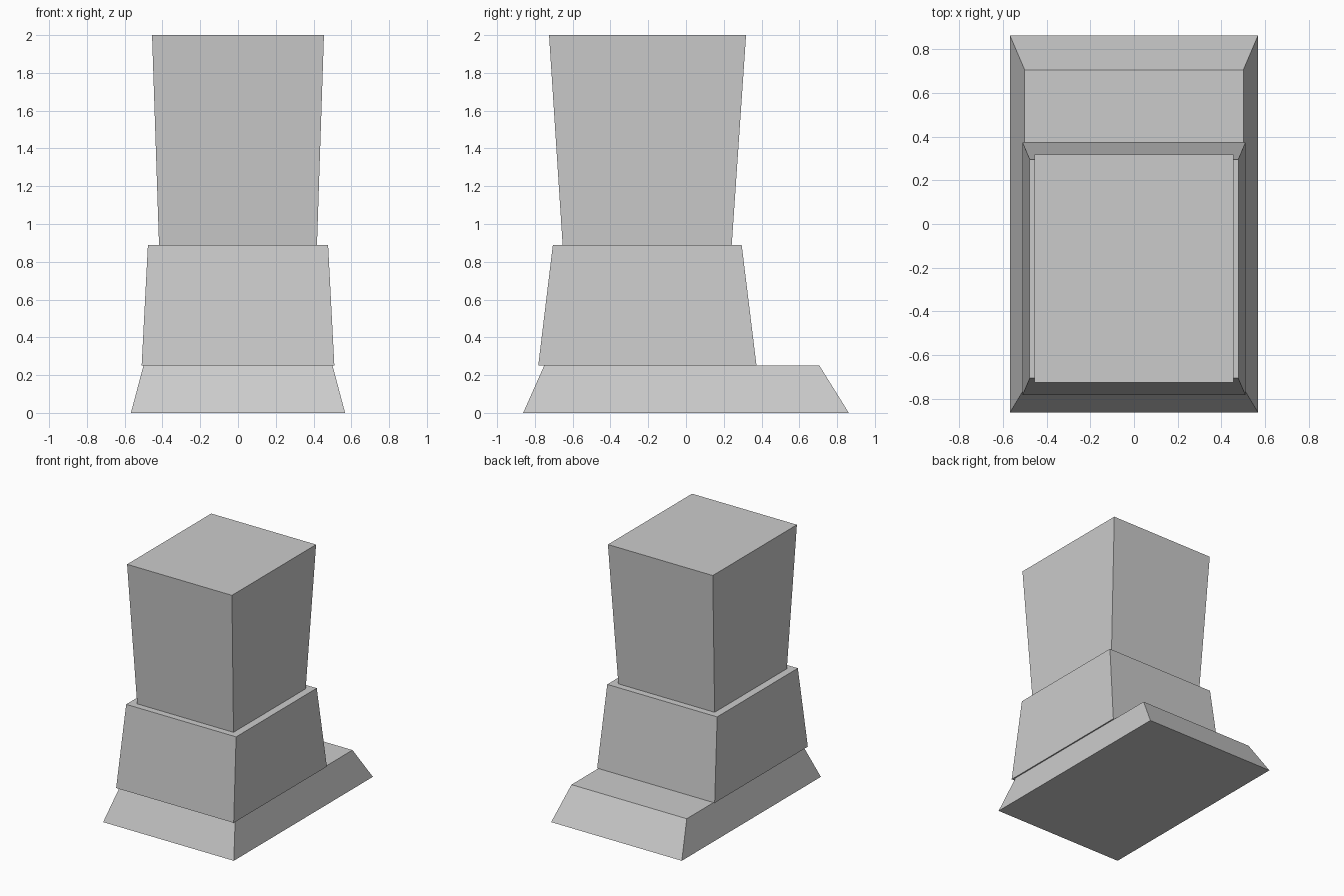
import bpy
import bmesh

if "Cube" in bpy.data.objects:
    bpy.data.objects.remove(bpy.data.objects["Cube"])

# One plain grey for the whole model
grey = bpy.data.materials.new("stone_grey")
grey.diffuse_color = (0.6, 0.6, 0.6, 1.0)
grey.use_nodes = True
grey.node_tree.nodes["Principled BSDF"].inputs["Base Color"].default_value = grey.diffuse_color


def tapered_block(name, low, high):
    """Closed block between two rectangles, each (half width, y front, y back, z)."""
    bm = bmesh.new()
    rings = [[bm.verts.new(p) for p in ((-w, f, z), (w, f, z), (w, b, z), (-w, b, z))]
             for w, f, b, z in (low, high)]
    bottom, top = rings
    bm.faces.new(bottom[::-1])
    bm.faces.new(top)
    for i in range(4):
        j = (i + 1) % 4
        bm.faces.new((bottom[i], bottom[j], top[j], top[i]))
    mesh = bpy.data.meshes.new(name)
    bm.to_mesh(mesh)
    bm.free()
    mesh.materials.append(grey)
    obj = bpy.data.objects.new(name, mesh)
    bpy.context.collection.objects.link(obj)
    return obj


# Wide sloping foot, extended toward the back
tapered_block("base_plinth", (0.567, -0.862, 0.862, 0.0), (0.5, -0.75, 0.705, 0.252))
# Middle block, narrowing upward
tapered_block("middle_block", (0.51, -0.782, 0.373, 0.252), (0.477, -0.705, 0.295, 0.888))
# Tall upper block, flaring upward
tapered_block("upper_block", (0.418, -0.653, 0.242, 0.888), (0.455, -0.725, 0.318, 2.0))
